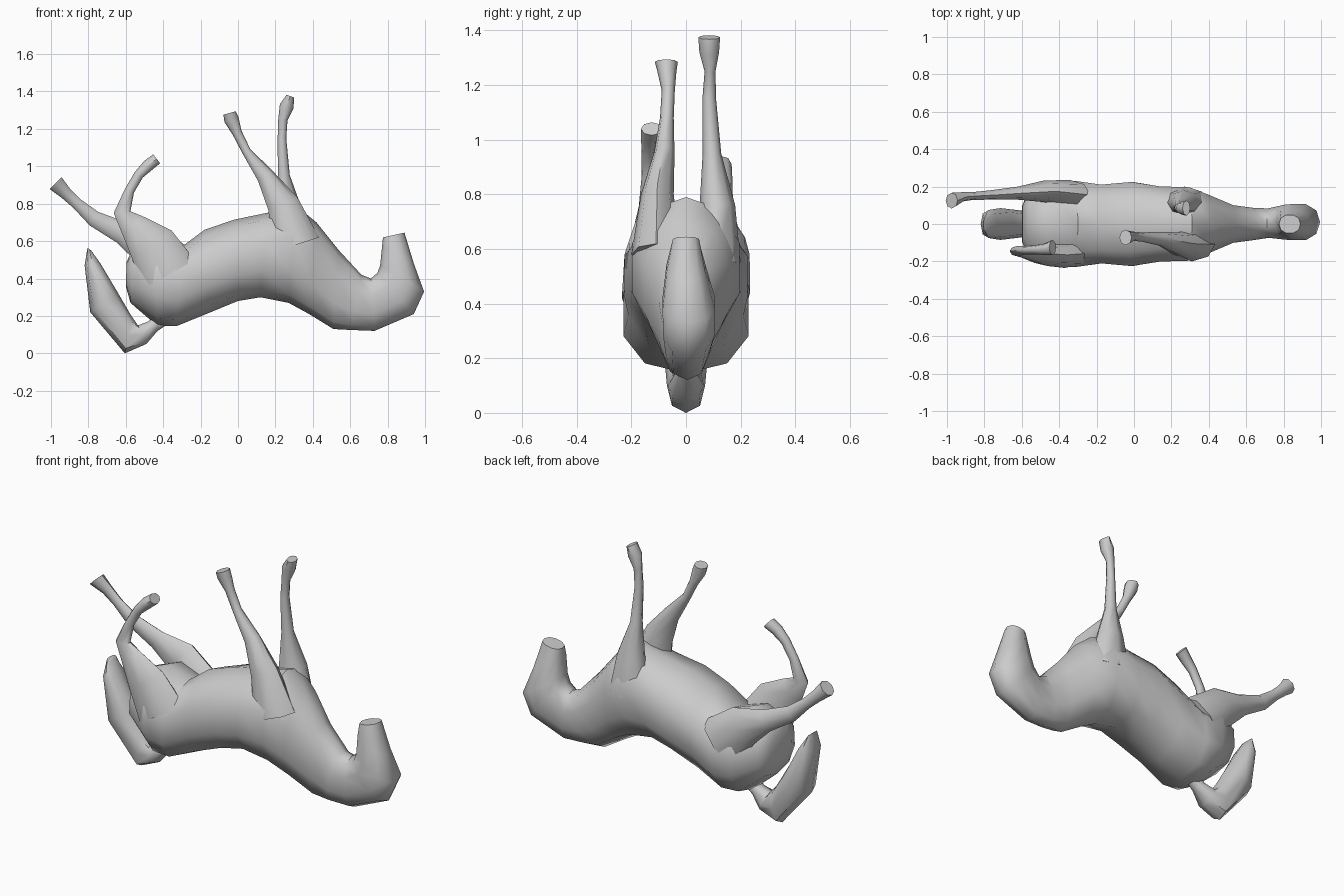
import bpy, bmesh, math
from mathutils import Vector


def loft(name, sections, sides=10, power=0.88):
    """Skin rings; each section is (x0, z0, x1, z1, y centre, half width)."""
    bm = bmesh.new()
    rings = []
    for x0, z0, x1, z1, yc, w in sections:
        ring = []
        for i in range(sides):
            a = 2 * math.pi * i / sides
            c, s = math.cos(a), math.sin(a)
            c = math.copysign(abs(c) ** power, c)
            s = math.copysign(abs(s) ** power, s)
            t = 0.5 - 0.5 * c
            ring.append(bm.verts.new((x0 + (x1 - x0) * t, yc + w * s, z0 + (z1 - z0) * t)))
        rings.append(ring)
    for a, b in zip(rings, rings[1:]):
        for i in range(sides):
            j = (i + 1) % sides
            bm.faces.new((a[i], a[j], b[j], b[i]))
    bm.faces.new(rings[0])
    bm.faces.new(rings[-1])
    bmesh.ops.recalc_face_normals(bm, faces=bm.faces[:])
    mesh = bpy.data.meshes.new(name)
    bm.to_mesh(mesh)
    bm.free()
    obj = bpy.data.objects.new(name, mesh)
    bpy.context.collection.objects.link(obj)
    bpy.ops.object.select_all(action='DESELECT')
    obj.select_set(True)
    bpy.context.view_layer.objects.active = obj
    bpy.ops.object.shade_smooth_by_angle(angle=math.radians(50))
    return obj


def limb(name, path):
    """Leg along (x, y, z, radius in side view, half width in y)."""
    sections = []
    for i, (x, y, z, r, w) in enumerate(path):
        p, q = path[max(i - 1, 0)], path[min(i + 1, len(path) - 1)]
        d = Vector((q[0] - p[0], q[2] - p[2])).normalized()
        sections.append((x + d.y * r, z - d.x * r, x - d.y * r, z + d.x * r, y, w))
    return loft(name, sections, sides=8, power=1)


# Trunk, neck and head in one skin, from rump to muzzle (animal lies on its back)
loft("body", [
    (-0.60, 0.36, -0.595, 0.49, 0, 0.10),
    (-0.575, 0.27, -0.56, 0.57, 0, 0.17),
    (-0.43, 0.145, -0.44, 0.62, 0, 0.235),
    (-0.33, 0.145, -0.30, 0.57, 0, 0.24),
    (-0.17, 0.21, -0.18, 0.66, 0, 0.22),
    (0.00, 0.28, -0.02, 0.715, 0, 0.235),
    (0.12, 0.30, 0.15, 0.75, 0, 0.21),
    (0.27, 0.27, 0.31, 0.79, 0, 0.205),
    (0.38, 0.21, 0.42, 0.70, 0, 0.16),
    (0.51, 0.13, 0.54, 0.55, 0, 0.105),
    (0.60, 0.125, 0.66, 0.42, 0, 0.09),
    (0.73, 0.12, 0.71, 0.40, 0.005, 0.082),
    (0.94, 0.21, 0.745, 0.43, 0.01, 0.098),
    (0.995, 0.33, 0.76, 0.47, 0.01, 0.10),
    (0.94, 0.48, 0.77, 0.57, 0, 0.075),
    (0.89, 0.645, 0.775, 0.62, 0, 0.05)])

# Tail curling up behind the rump
loft("tail", [
    (-0.37, 0.16, -0.43, 0.22, 0, 0.03),
    (-0.43, 0.12, -0.48, 0.17, 0, 0.04),
    (-0.49, 0.05, -0.535, 0.15, 0, 0.065),
    (-0.605, 0.0, -0.57, 0.20, 0, 0.07),
    (-0.79, 0.22, -0.64, 0.32, 0, 0.085),
    (-0.82, 0.47, -0.735, 0.48, 0, 0.075),
    (-0.805, 0.565, -0.785, 0.55, 0, 0.04)], sides=8)

# Front legs pointing upward
limb("front_leg_left", [
    (0.27, 0.11, 0.55, 0.13, 0.09),
    (0.265, 0.115, 0.76, 0.08, 0.065),
    (0.245, 0.095, 0.95, 0.032, 0.034),
    (0.235, 0.085, 1.15, 0.023, 0.025),
    (0.24, 0.088, 1.25, 0.025, 0.02),
    (0.26, 0.085, 1.32, 0.038, 0.036),
    (0.28, 0.085, 1.375, 0.022, 0.04)])
limb("front_leg_right", [
    (0.31, -0.11, 0.58, 0.13, 0.09),
    (0.24, -0.105, 0.80, 0.085, 0.06),
    (0.145, -0.08, 0.95, 0.047, 0.038),
    (0.045, -0.07, 1.08, 0.024, 0.025),
    (-0.005, -0.065, 1.18, 0.026, 0.024),
    (-0.035, -0.07, 1.25, 0.04, 0.035),
    (-0.045, -0.072, 1.285, 0.034, 0.042)])

# Hind legs: one stretched back, one folded forward
limb("hind_leg_left", [
    (-0.34, 0.155, 0.44, 0.15, 0.08),
    (-0.48, 0.175, 0.58, 0.11, 0.058),
    (-0.62, 0.165, 0.645, 0.06, 0.035),
    (-0.77, 0.155, 0.72, 0.043, 0.025),
    (-0.86, 0.15, 0.80, 0.03, 0.021),
    (-0.92, 0.145, 0.855, 0.033, 0.025),
    (-0.975, 0.125, 0.91, 0.045, 0.042)])
limb("hind_leg_right", [
    (-0.37, -0.155, 0.42, 0.16, 0.08),
    (-0.46, -0.165, 0.58, 0.13, 0.06),
    (-0.56, -0.155, 0.68, 0.075, 0.036),
    (-0.62, -0.145, 0.755, 0.045, 0.028),
    (-0.58, -0.14, 0.87, 0.026, 0.022),
    (-0.53, -0.138, 0.955, 0.026, 0.024),
    (-0.48, -0.135, 1.005, 0.032, 0.03),
    (-0.435, -0.125, 1.04, 0.03, 0.04)])
